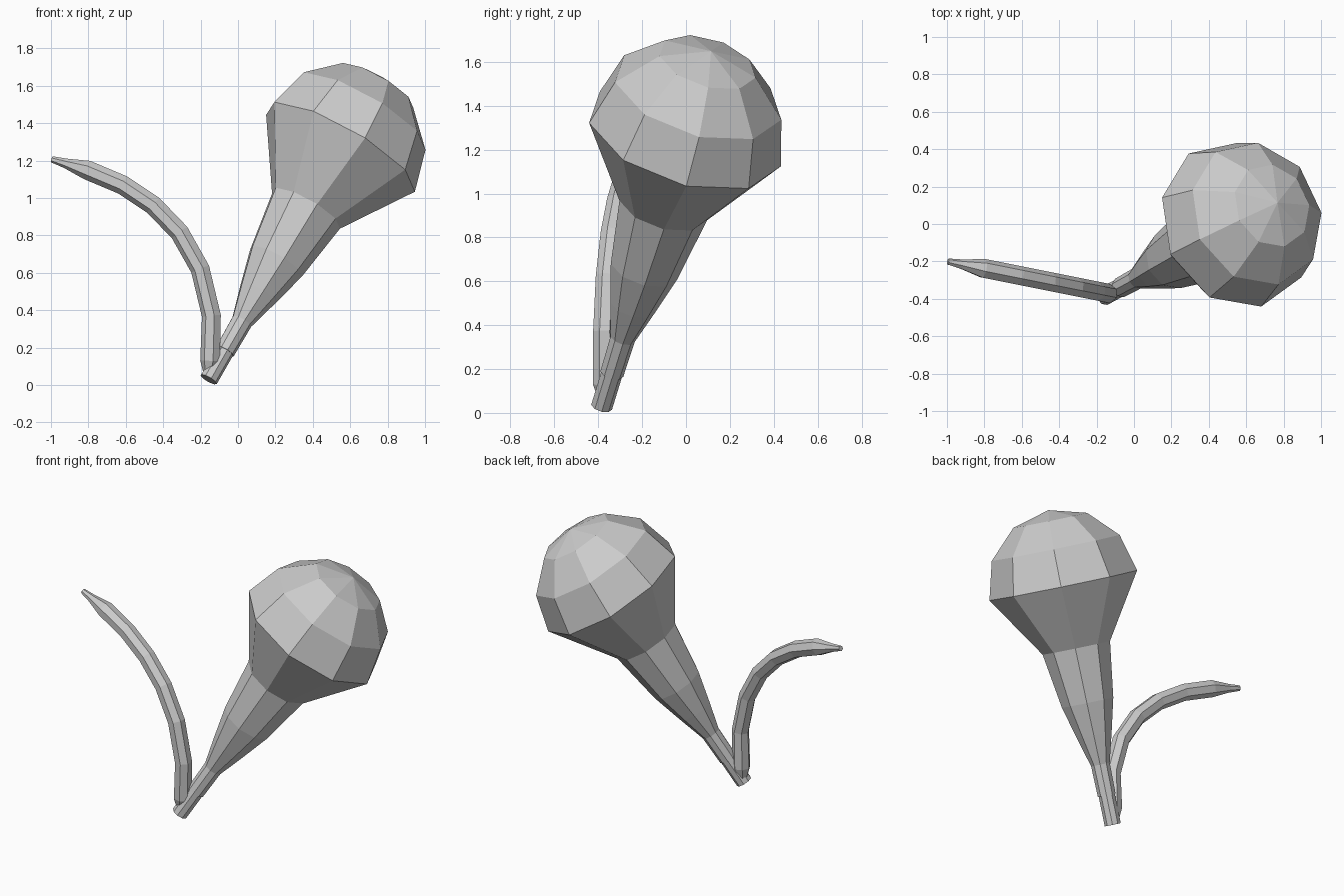
import bpy, bmesh, math
from mathutils import Vector

cube = bpy.data.objects.get("Cube")
if cube:
    bpy.data.objects.remove(cube, do_unlink=True)

grey = bpy.data.materials.new("plain grey")
grey.use_nodes = True
COLOUR = (0.6, 0.6, 0.6, 1)
grey.diffuse_color = COLOUR
grey.node_tree.nodes["Principled BSDF"].inputs["Base Color"].default_value = COLOUR


def loft(name, rings, sides, start):
    """Skin polygon rings given as (centre, direction, radius); radius 0 is a pole."""
    bm = bmesh.new()
    loops = []
    for centre, direction, radius in rings:
        n = direction.normalized()
        u = (start - n * start.dot(n)).normalized()
        v = n.cross(u)
        if radius == 0:
            loops.append([bm.verts.new(centre)])
            continue
        angles = [2 * math.pi * i / sides for i in range(sides)]
        loops.append([bm.verts.new(centre + radius * (u * math.cos(a) + v * math.sin(a)))
                      for a in angles])
    for low, high in zip(loops, loops[1:]):
        for i in range(sides):
            j = (i + 1) % sides
            if len(high) == 1:
                bm.faces.new((low[i], low[j], high[0]))
            else:
                bm.faces.new((low[i], low[j], high[j], high[i]))
    for end in (loops[0], loops[-1]):
        if len(end) > 1:
            bm.faces.new(end)
    bmesh.ops.recalc_face_normals(bm, faces=bm.faces)
    mesh = bpy.data.meshes.new(name)
    bm.to_mesh(mesh)
    bm.free()
    mesh.materials.append(grey)
    obj = bpy.data.objects.new(name, mesh)
    bpy.context.collection.objects.link(obj)
    return obj


# Shared leaning axis of the stalk and the bulb
base = Vector((-0.157, -0.385, 0.03))
dome_centre = Vector((0.547, -0.005, 1.263))
axis = (dome_centre - base).normalized()
length = (dome_centre - base).length
side = Vector((0.86, 0.01, -0.51))

# Bulb: slim neck, flared cup and a three-band hemisphere
profile = [(0.18, 0.055), (0.37, 0.058), (0.55, 0.108), (0.75, 0.16), (1.086, 0.21)]
DOME_RADIUS = 0.46
for band in range(4):
    lat = math.radians(30 * band)
    radius = DOME_RADIUS * math.cos(lat) if band < 3 else 0
    profile.append((length + DOME_RADIUS * math.sin(lat), radius))
loft("bulb", [(base + axis * t, axis, r) for t, r in profile], 9, side)

# Short stalk under the bulb
loft("stalk", [(base + axis * t, axis, 0.05) for t in (0, 0.22)], 9, side)

# Curved shoot: x, z and radius along its path, lying in one upright plane
path = [(-0.155, 0.06, 0.03), (-0.147, 0.13, 0.055), (-0.14, 0.37, 0.053),
        (-0.2, 0.62, 0.053), (-0.31, 0.815, 0.053), (-0.45, 0.96, 0.053),
        (-0.615, 1.07, 0.053), (-0.805, 1.15, 0.053), (-0.92, 1.185, 0.027),
        (-0.995, 1.207, 0.017)]
points = [Vector((x, -0.2 - 0.2 * (x + 1), z)) for x, z, r in path]
rings = []
for i, p in enumerate(points):
    tangent = points[min(i + 1, len(points) - 1)] - points[max(i - 1, 0)]
    rings.append((p, tangent, path[i][2]))
loft("curved_shoot", rings, 7, Vector((0.2, 1, 0)))
